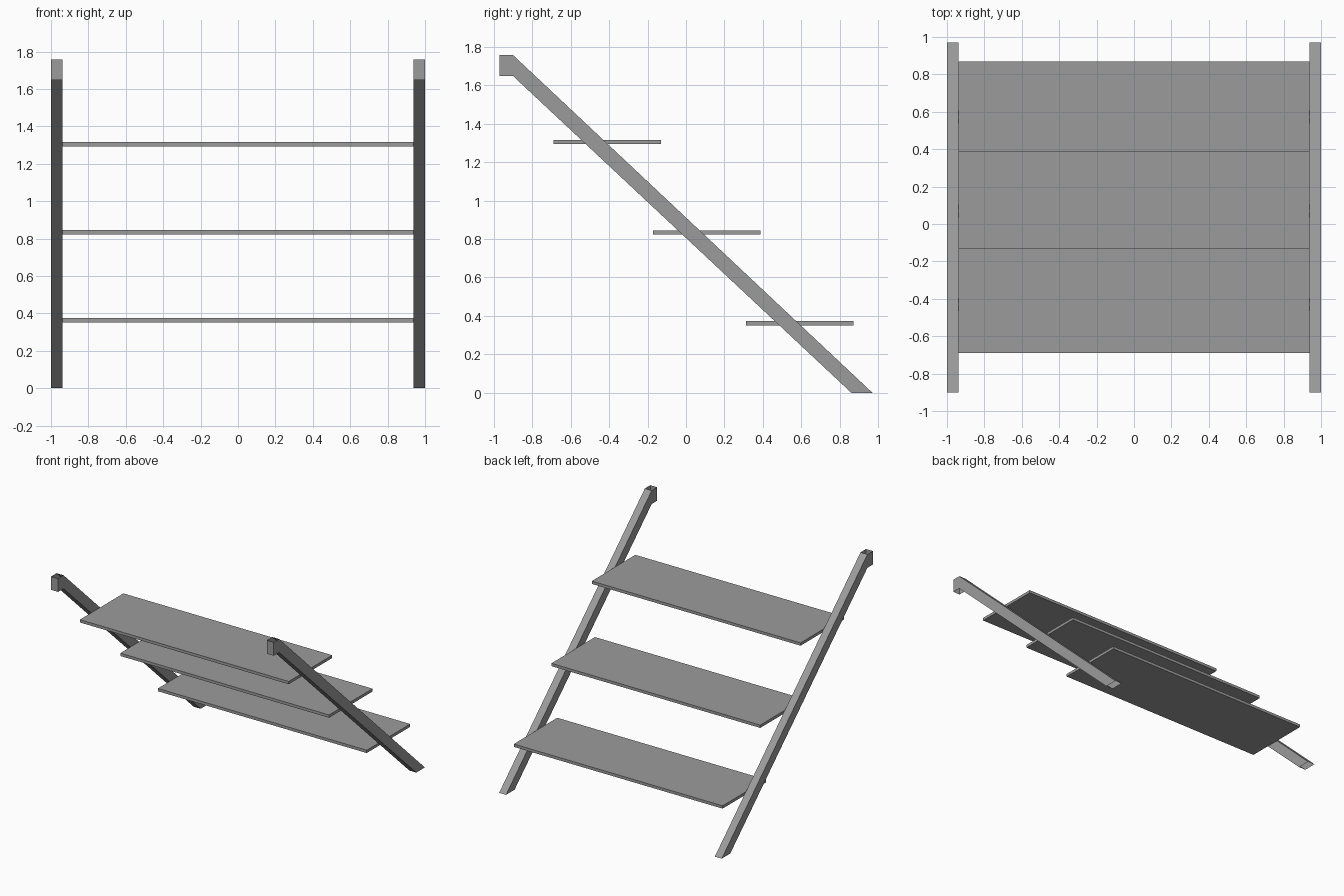
import bpy, bmesh

if "Cube" in bpy.data.objects:
    bpy.data.objects.remove(bpy.data.objects["Cube"])

# Side profile of a rail as (y, z)
PROFILE = [(-0.97, 1.648), (-0.97, 1.757), (-0.90, 1.757),
           (0.97, 0.0), (0.86, 0.0), (-0.90, 1.648)]
OPEN_EDGES = {1, 3, 5}  # top and bottom of the hook and the foot are open

# Dark grey paint shared by all parts
grey = bpy.data.materials.new("dark_grey")
grey.diffuse_color = (0.33, 0.33, 0.33, 1)
grey.use_nodes = True
grey.node_tree.nodes["Principled BSDF"].inputs["Base Color"].default_value = grey.diffuse_color


def finish(bm, name):
    mesh = bpy.data.meshes.new(name)
    bm.to_mesh(mesh)
    bm.free()
    mesh.materials.append(grey)
    obj = bpy.data.objects.new(name, mesh)
    bpy.context.collection.objects.link(obj)
    return obj


def rail(name, x0, x1):
    bm = bmesh.new()
    a = [bm.verts.new((x0, y, z)) for y, z in PROFILE]
    b = [bm.verts.new((x1, y, z)) for y, z in PROFILE]
    n = len(PROFILE)
    for side in (a, b):
        # hook cheek and long sloping cheek
        bm.faces.new([side[i] for i in (0, 1, 2, 5)])
        bm.faces.new([side[i] for i in (2, 3, 4, 5)])
    for i in range(n):
        if i not in OPEN_EDGES:
            j = (i + 1) % n
            bm.faces.new((a[i], a[j], b[j], b[i]))
    bmesh.ops.recalc_face_normals(bm, faces=bm.faces)
    return finish(bm, name)


def tread(name, y, z):
    bm = bmesh.new()
    bmesh.ops.create_cube(bm, size=1)
    bmesh.ops.scale(bm, vec=(1.876, 0.558, 0.023), verts=bm.verts)
    bmesh.ops.translate(bm, vec=(0, y, z), verts=bm.verts)
    return finish(bm, name)


# Sloping side rails
rail("left_rail", -1.0, -0.938)
rail("right_rail", 0.938, 1.0)

# Three flat treads
for i, (y, z) in enumerate([(0.591, 0.363), (0.108, 0.834), (-0.41, 1.304)]):
    tread(f"tread_{i + 1}", y, z)
